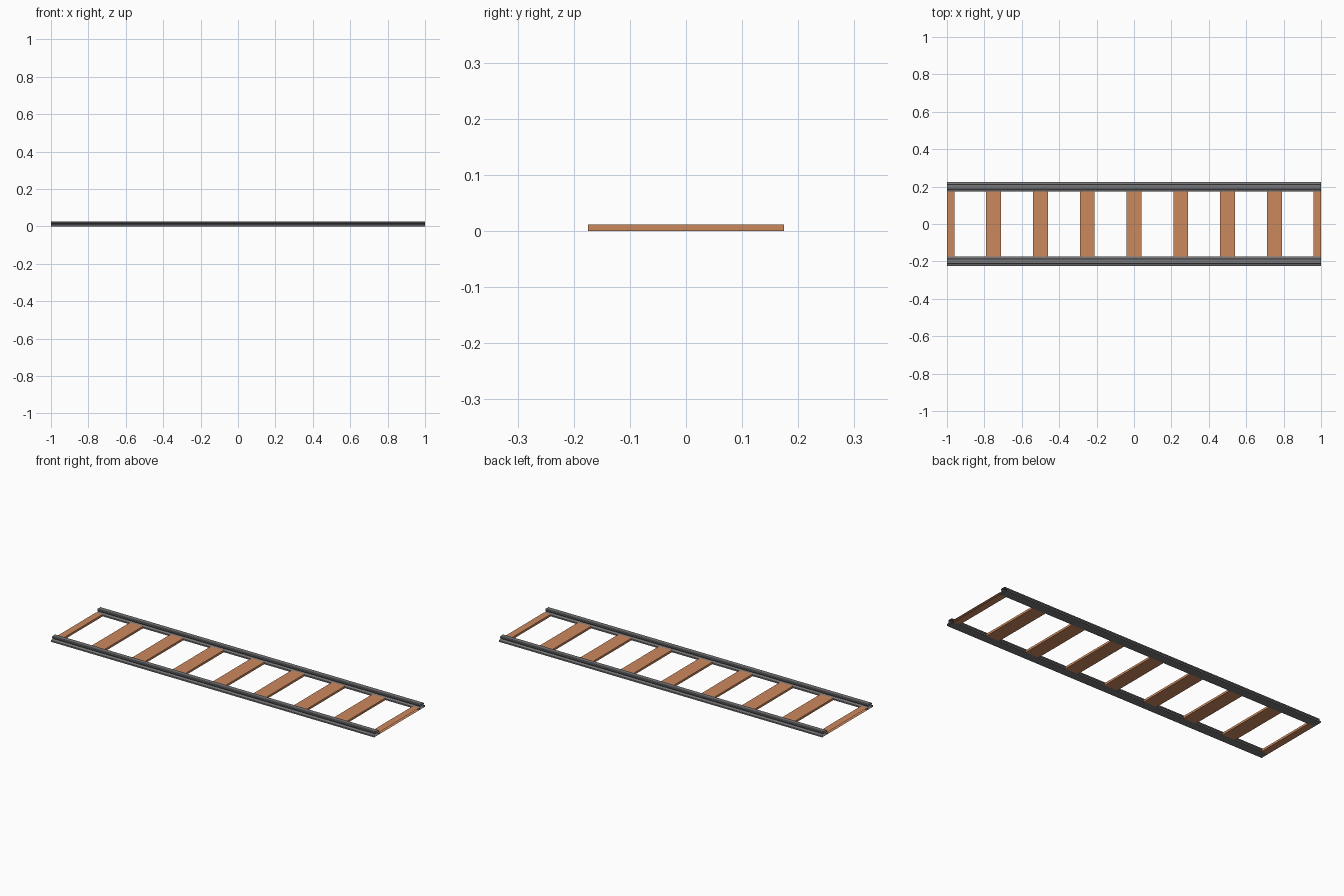
import bpy

if "Cube" in bpy.data.objects:
    bpy.data.objects.remove(bpy.data.objects["Cube"])


def material(name, color):
    m = bpy.data.materials.new(name)
    m.diffuse_color = color
    m.use_nodes = True
    m.node_tree.nodes["Principled BSDF"].inputs["Base Color"].default_value = m.diffuse_color
    return m


def mesh_object(name, verts, faces, mat):
    me = bpy.data.meshes.new(name)
    me.from_pydata(verts, [], faces)
    me.update()
    me.materials.append(mat)
    ob = bpy.data.objects.new(name, me)
    bpy.context.collection.objects.link(ob)
    return ob


wood = material("wood", (0.60, 0.25, 0.11, 1))
steel = material("steel", (0.18, 0.18, 0.19, 1))

# Rail cross-section: right half (offset from rail centre, height), bottom to top
half = [(0.025, 0.0), (0.025, 0.008), (0.011, 0.013),
        (0.015, 0.018), (0.015, 0.024), (0.012, 0.027)]
profile = half + [(-y, z) for y, z in reversed(half)]


# Rails: the section swept along x, ends left open so track pieces join
def rail(name, yc):
    n = len(profile)
    verts = [(x, yc + y, z) for x in (-1, 1) for y, z in profile]
    faces = [(i, i + n, (i + 1) % n + n, (i + 1) % n)[::-1] for i in range(n)]
    mesh_object(name, verts, faces, steel)


rail("rail_front", -0.2)
rail("rail_back", 0.2)


# Sleepers: flat planks between the rails, cut in half at both track ends
def sleeper(name, x0, x1):
    w, h = 0.175, 0.012
    verts = [(x, y, z) for x in (x0, x1) for y in (-w, w) for z in (0, h)]
    faces = [(0, 2, 6, 4), (1, 5, 7, 3), (0, 4, 5, 1), (2, 3, 7, 6)]
    if x0 > -1:
        faces.append((0, 1, 3, 2))
    if x1 < 1:
        faces.append((4, 6, 7, 5))
    mesh_object(name, verts, faces, wood)


for i in range(9):
    x = -1 + 0.25 * i
    sleeper(f"sleeper_{i + 1}", max(x - 0.04, -1), min(x + 0.04, 1))
